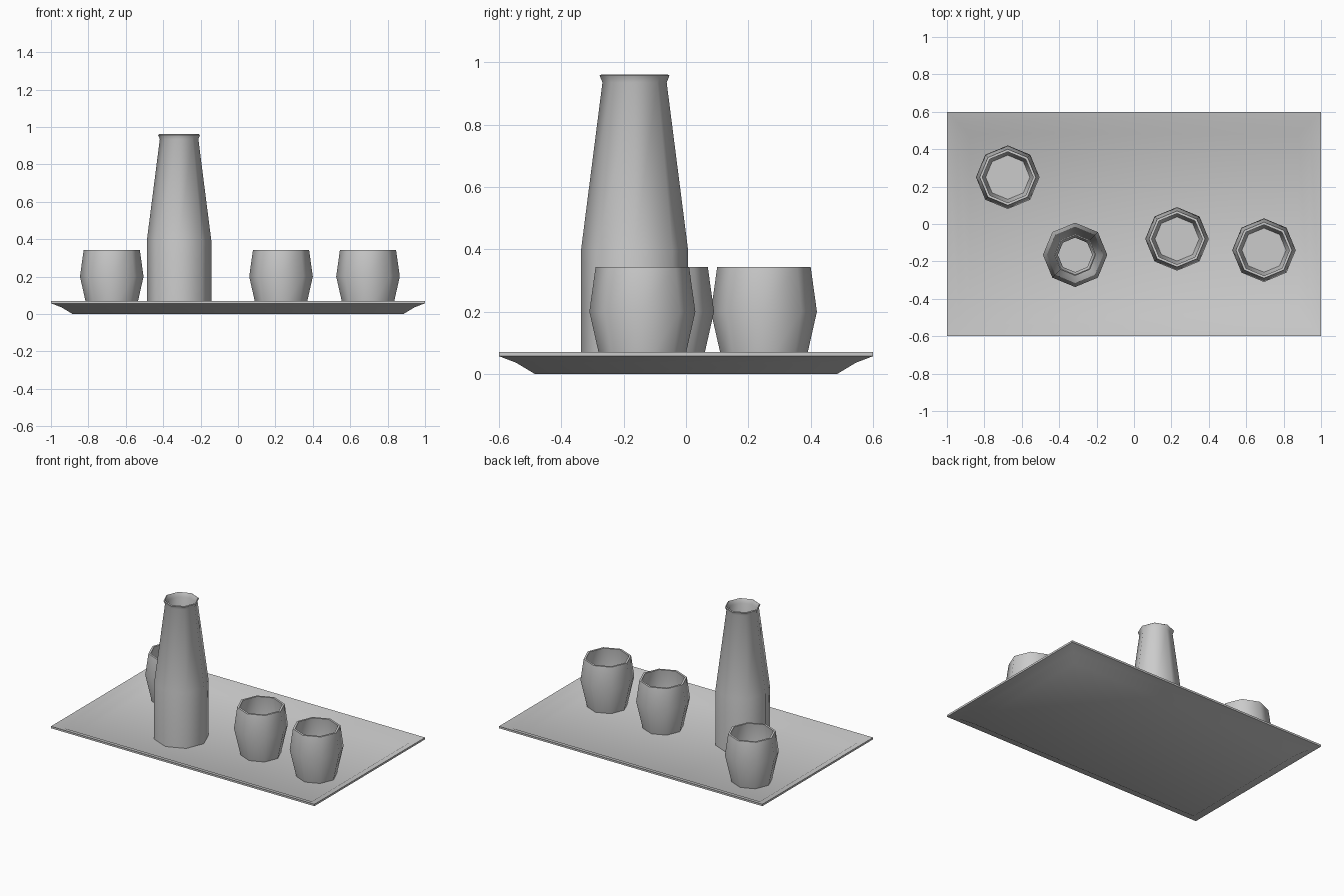
import bpy, bmesh
from math import pi, cos, sin, radians

if "Cube" in bpy.data.objects:
    bpy.data.objects.remove(bpy.data.objects["Cube"])

FLOOR = 0.014  # height of the tray's inner surface


def skin(name, rings, angle):
    """Bridge a list of equal-length point rings and cap both ends."""
    bm = bmesh.new()
    loops = [[bm.verts.new(p) for p in ring] for ring in rings]
    n = len(loops[0])
    for a, b in zip(loops, loops[1:]):
        for i in range(n):
            j = (i + 1) % n
            bm.faces.new((a[i], a[j], b[j], b[i]))
    bm.faces.new(loops[0][::-1])
    bm.faces.new(loops[-1])
    bmesh.ops.recalc_face_normals(bm, faces=bm.faces[:])
    mesh = bpy.data.meshes.new(name)
    bm.to_mesh(mesh)
    bm.free()
    obj = bpy.data.objects.new(name, mesh)
    bpy.context.collection.objects.link(obj)
    bpy.ops.object.select_all(action='DESELECT')
    obj.select_set(True)
    bpy.context.view_layer.objects.active = obj
    bpy.ops.object.shade_smooth_by_angle(angle=radians(angle))
    return obj


def vessel(name, x, y, profile):
    """Eight-sided hollow turned form; profile is (radius, height)."""
    rings = [[(r * cos(i * pi / 4), r * sin(i * pi / 4), z) for i in range(8)]
             for r, z in profile]
    obj = skin(name, rings, 50)
    obj.location = (x, y, 0)
    return obj


# Tray: thin rectangular shell with a flared rim
tray_profile = [(0.885, 0.485, 0), (0.945, 0.545, 0.036), (1.0, 0.6, 0.057),
                (1.0, 0.6, 0.07), (0.94, 0.54, 0.05), (0.88, 0.48, FLOOR)]
skin("tray", [[(-x, -y, z), (x, -y, z), (x, y, z), (-x, y, z)]
              for x, y, z in tray_profile], 45)

# Cups: bulging sides, open top
cup_profile = [(0.128, FLOOR), (0.17, 0.2), (0.15, 0.343),
               (0.136, 0.343), (0.152, 0.2), (0.118, 0.035)]
for i, (x, y) in enumerate([(-0.675, 0.25), (0.23, -0.08), (0.695, -0.14)]):
    vessel(f"cup_{i + 1}", x, y, cup_profile)

# Carafe: straight body, tapering neck, flared lip, hollow inside
vessel("carafe", -0.315, -0.165,
       [(0.172, FLOOR), (0.172, 0.395), (0.103, 0.935), (0.112, 0.957),
        (0.106, 0.961), (0.092, 0.932), (0.157, 0.395), (0.157, 0.03)])
